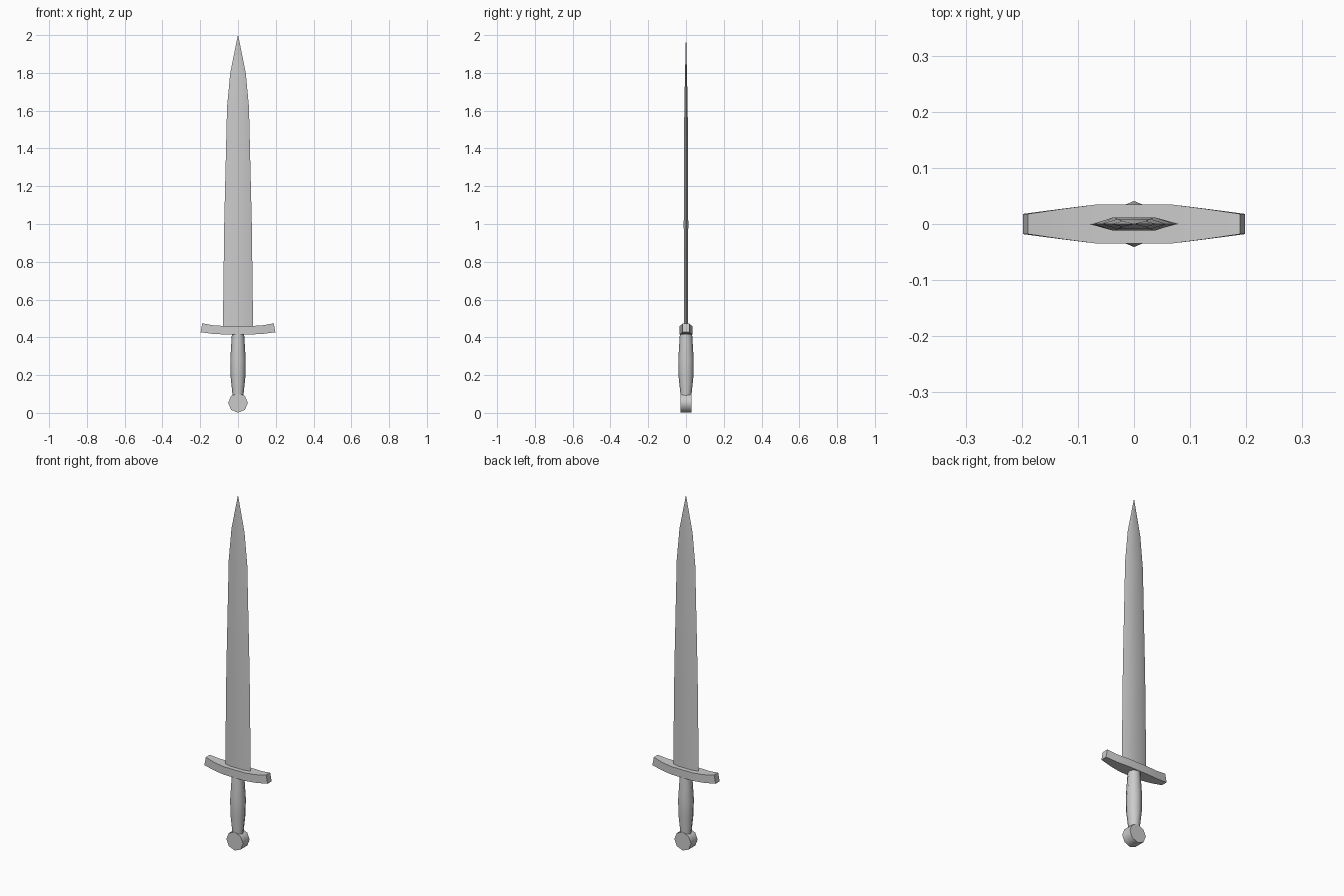
import bpy, bmesh, math

if "Cube" in bpy.data.objects:
    bpy.data.objects.remove(bpy.data.objects["Cube"])


def loft(name, rings, angle=35):
    """Skin equal-length closed rings of points and cap both ends."""
    bm = bmesh.new()
    loops = [[bm.verts.new(p) for p in ring] for ring in rings]
    n = len(loops[0])
    for a, b in zip(loops, loops[1:]):
        for i in range(n):
            j = (i + 1) % n
            bm.faces.new((a[i], a[j], b[j], b[i]))
    bm.faces.new(loops[0][::-1])
    bm.faces.new(loops[-1])
    bmesh.ops.remove_doubles(bm, verts=bm.verts, dist=1e-5)
    bmesh.ops.recalc_face_normals(bm, faces=bm.faces)
    mesh = bpy.data.meshes.new(name)
    bm.to_mesh(mesh)
    bm.free()
    obj = bpy.data.objects.new(name, mesh)
    bpy.context.collection.objects.link(obj)
    bpy.ops.object.select_all(action='DESELECT')
    obj.select_set(True)
    bpy.context.view_layer.objects.active = obj
    bpy.ops.object.shade_smooth_by_angle(angle=math.radians(angle))
    return obj


def octagon(r):
    return [(r * math.cos(i * math.pi / 4), r * math.sin(i * math.pi / 4)) for i in range(8)]


# Blade: flattened hexagon section (z, half width, half thickness), tapering to a point
blade_profile = [(0.44, 0.08, 0.010), (1.0, 0.073, 0.012), (1.62, 0.058, 0.009),
                 (1.8, 0.041, 0.005), (1.998, 0.001, 0.0005)]
loft("blade", [[(-w, 0, z), (-w / 2, -t, z), (w / 2, -t, z),
                (w, 0, z), (w / 2, t, z), (-w / 2, t, z)] for z, w, t in blade_profile])

# Crossguard: upswept bar (x bottom, x top, half depth, z bottom, z top)
half = [(0.065, 0.065, 0.035, 0.415, 0.460), (0.130, 0.127, 0.027, 0.418, 0.463),
        (0.198, 0.189, 0.018, 0.427, 0.474)]
stations = [(-a, -b, d, lo, hi) for a, b, d, lo, hi in reversed(half)] + half
loft("crossguard", [[(a, -d, lo), (a, d, lo), (b, d, hi), (b, -d, hi)]
                    for a, b, d, lo, hi in stations])

# Grip: eight-sided, swollen in the middle
loft("grip", [[(x, y, z) for x, y in octagon(r)] for z, r in
              [(0.085, 0.030), (0.105, 0.030), (0.19, 0.039), (0.28, 0.041),
               (0.36, 0.036), (0.425, 0.032)]], 50)

# Pommel: short eight-sided drum lying front to back
loft("pommel", [[(x, y, z + 0.053) for x, z in octagon(0.052)] for y in (-0.03, 0.03)], 50)
